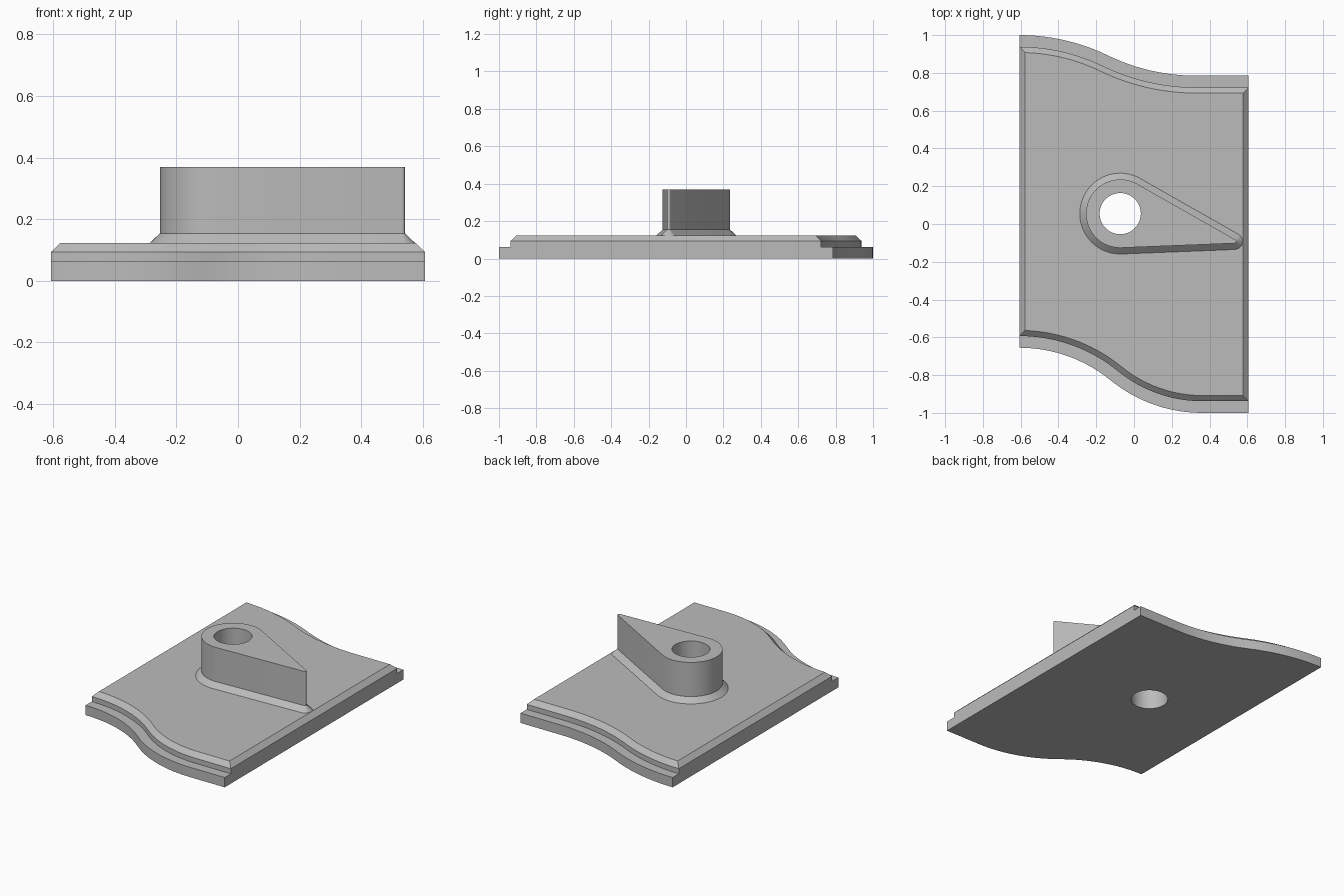
import bpy, bmesh, math

if "Cube" in bpy.data.objects:
    bpy.data.objects.remove(bpy.data.objects["Cube"], do_unlink=True)

HALF = 0.607                 # half width of the plate
HOLE = (-0.073, 0.055)       # centre of the through hole
TIP = (0.532, -0.092)        # centre of the pointed end

grey = bpy.data.materials.new("plain grey")
grey.use_nodes = True
colour = (0.5, 0.5, 0.5, 1)
grey.diffuse_color = colour
grey.node_tree.nodes["Principled BSDF"].inputs["Base Color"].default_value = colour


def wave(y0, x1, y1, offset, side):
    """S-shaped edge of two equal arcs and a flat run, moved along its normal."""
    a = 2 * math.atan((y0 - y1) / (x1 + HALF))
    r = (x1 + HALF) / 2 / math.sin(a)
    n = 12
    pts = []
    for i in range(n + 1):
        t = a * i / n
        pts.append((-HALF + (r + offset) * math.sin(t),
                    y0 - r + (r + offset) * math.cos(t)))
    for i in range(n - 1, -1, -1):
        t = a * i / n
        pts.append((x1 - (r - offset) * math.sin(t),
                    y1 + r - (r - offset) * math.cos(t)))
    pts.append((HALF, y1 + offset))
    pts[0] = (-HALF + side, pts[0][1])
    pts[-1] = (HALF - side, pts[-1][1])
    return pts


def plate_outline(inset, side=0):
    front = wave(-0.655, 0.36, -1.0, inset, side)
    back = wave(1.0, 0.33, 0.785, -inset, side)
    return front + back[::-1]


def teardrop(ra, rb):
    """Hull of a large circle round the hole and a small one at the tip."""
    dx, dy = TIP[0] - HOLE[0], TIP[1] - HOLE[1]
    th = math.atan2(dy, dx)
    b = math.acos((ra - rb) / math.hypot(dx, dy))

    def arc(c, r, start, end, n):
        return [(c[0] + r * math.cos(start + (end - start) * i / n),
                 c[1] + r * math.sin(start + (end - start) * i / n))
                for i in range(n + 1)]
    return (arc(HOLE, ra, th + b, th + 2 * math.pi - b, 40)
            + arc(TIP, rb, th - b, th + b, 10))


def loft(name, sections):
    """Closed solid through matching outlines at rising heights."""
    bm = bmesh.new()
    rings = [[bm.verts.new((x, y, z)) for x, y in pts] for pts, z in sections]
    n = len(rings[0])
    for low, high in zip(rings, rings[1:]):
        for i in range(n):
            j = (i + 1) % n
            bm.faces.new((low[i], low[j], high[j], high[i]))
    bm.faces.new(rings[0][::-1])
    bm.faces.new(rings[-1])
    bmesh.ops.recalc_face_normals(bm, faces=bm.faces)
    mesh = bpy.data.meshes.new(name)
    bm.to_mesh(mesh)
    bm.free()
    mesh.materials.append(grey)
    obj = bpy.data.objects.new(name, mesh)
    bpy.context.collection.objects.link(obj)
    return obj


parts = [
    # stepped plate with a bevelled upper panel
    loft("base_plate", [(plate_outline(0), 0), (plate_outline(0), 0.062)]),
    loft("raised_panel", [(plate_outline(0.062), 0.062),
                          (plate_outline(0.062), 0.094),
                          (plate_outline(0.092, 0.03), 0.123)]),
    # pointed boss on a flared foot
    loft("pointer_boss", [(teardrop(0.214, 0.043), 0.123),
                          (teardrop(0.181, 0.01), 0.154),
                          (teardrop(0.181, 0.01), 0.37)]),
]

# through hole
bpy.ops.mesh.primitive_cylinder_add(vertices=64, radius=0.109, depth=2,
                                    location=(HOLE[0], HOLE[1], 0.1))
cutter = bpy.context.object
cutter.name = "hole_cutter"
cutter.hide_render = True
cutter.data.materials.append(grey)

for part in parts:
    bpy.ops.object.select_all(action='DESELECT')
    part.select_set(True)
    bpy.context.view_layer.objects.active = part
    cut = part.modifiers.new("hole", 'BOOLEAN')
    cut.operation = 'DIFFERENCE'
    cut.solver = 'EXACT'
    cut.object = cutter
    bpy.ops.object.modifier_apply(modifier=cut.name)
    bpy.ops.object.shade_smooth_by_angle(angle=math.radians(25))

bpy.data.objects.remove(cutter, do_unlink=True)
